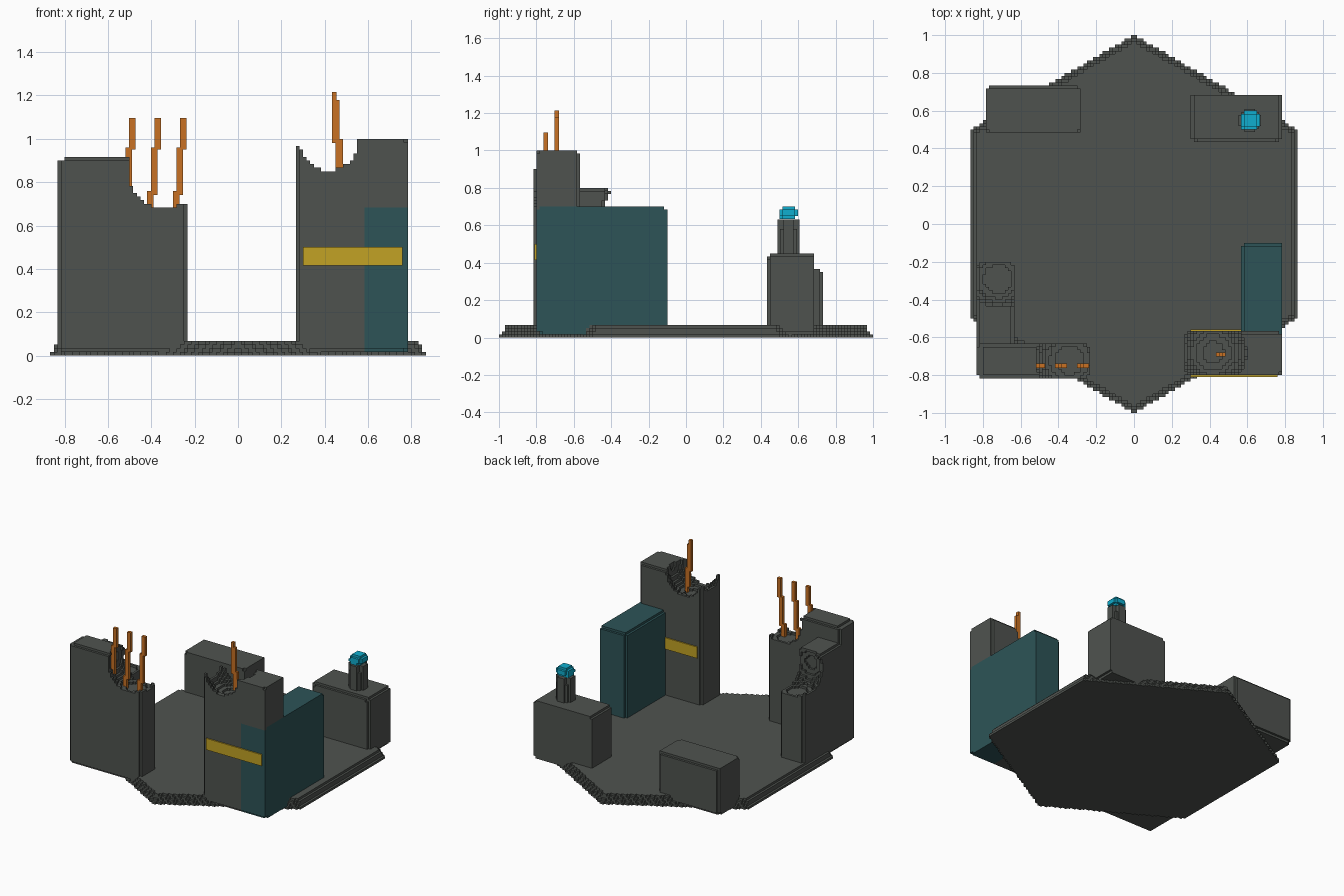
import bpy
import bmesh
from math import floor, ceil, radians
from mathutils import Vector

if "Cube" in bpy.data.objects:
    bpy.data.objects.remove(bpy.data.objects["Cube"], do_unlink=True)

V = 1 / 60      # block size
ROUND = 0.035   # edge rounding


def material(name, rgb):
    m = bpy.data.materials.new(name)
    m.use_nodes = True
    m.diffuse_color = (*rgb, 1)
    m.node_tree.nodes["Principled BSDF"].inputs["Base Color"].default_value = (*rgb, 1)
    return m


STONE = material("dark stone", (0.078, 0.086, 0.078))
TEAL = material("deep teal", (0.026, 0.088, 0.095))
YELLOW = material("mustard yellow", (0.54, 0.36, 0.018))
RUST = material("rust orange", (0.58, 0.165, 0.017))
CYAN = material("bright cyan", (0.005, 0.42, 0.62))


def finish(bm, name, mat):
    mesh = bpy.data.meshes.new(name)
    bm.to_mesh(mesh)
    bm.free()
    mesh.materials.append(mat)
    bpy.context.collection.objects.link(bpy.data.objects.new(name, mesh))


# Shapes are inside-tests, later turned into blocks
def rounded_box(lo, hi, r=ROUND):
    lo, hi = Vector(lo), Vector(hi)
    centre, half = (lo + hi) / 2, (hi - lo) / 2

    def inside(p):
        q = [max(abs(p[i] - centre[i]) - half[i] + r, 0) for i in range(3)]
        return sum(d * d for d in q) <= r * r + 1e-9 and \
            all(lo[i] <= p[i] <= hi[i] for i in range(3))
    return lo, hi, inside


def ball(centre, r):
    c = Vector(centre)
    return lambda p: (p - c).length_squared < r * r


def block_part(name, mat, solids, cuts=()):
    """Fill the solids with blocks, remove the cuts, and skin the result."""
    cells = set()
    for lo, hi, inside in solids:
        spans = [range(floor(lo[i] / V), ceil(hi[i] / V)) for i in range(3)]
        for i in spans[0]:
            for j in spans[1]:
                for k in spans[2]:
                    p = Vector((i + 0.5, j + 0.5, k + 0.5)) * V
                    if inside(p) and not any(c(p) for c in cuts):
                        cells.add((i, j, k))
    bm = bmesh.new()
    verts = {}

    def vert(key):
        if key not in verts:
            verts[key] = bm.verts.new(Vector(key) * V)
        return verts[key]

    for cell in sorted(cells):
        for a in range(3):
            u, w = (a + 1) % 3, (a + 2) % 3
            for side in (0, 1):
                near = list(cell)
                near[a] += 2 * side - 1
                if tuple(near) in cells:
                    continue
                ring = []
                for du, dw in ((0, 0), (1, 0), (1, 1), (0, 1)):
                    key = list(cell)
                    key[a] += side
                    key[u] += du
                    key[w] += dw
                    ring.append(vert(tuple(key)))
                bm.faces.new(ring if side else ring[::-1])
    # Merge the flat areas into large faces
    bmesh.ops.dissolve_limit(bm, angle_limit=radians(1), verts=bm.verts[:], edges=bm.edges[:])
    finish(bm, name, mat)


def boxes(name, mat, spans):
    bm = bmesh.new()
    for lo, hi in spans:
        lo, hi = Vector(lo), Vector(hi)
        cube = bmesh.ops.create_cube(bm, size=1)["verts"]
        bmesh.ops.scale(bm, vec=hi - lo, verts=cube)
        bmesh.ops.translate(bm, vec=(lo + hi) / 2, verts=cube)
    finish(bm, name, mat)


# Six-sided floor slab, narrowing one step per layer
def in_slab(p):
    r = 1 - 0.7 * (p.z - V / 2)
    return abs(p.x) <= 0.866 * r and abs(p.y) + 0.577 * abs(p.x) <= r


block_part("floor_slab", STONE, [((-1, -1, 0), (1, 1, 4 * V), in_slab)])

# Broken corner wall with a lower leg
block_part("corner_wall", STONE,
           [rounded_box((-0.83, -0.82, 0.017), (-0.235, -0.63, 0.91)),
            rounded_box((-0.83, -0.82, 0.017), (-0.63, -0.2, 0.8))],
           [ball((-0.34, -0.72, 0.85), 0.19), ball((-0.72, -0.29, 0.7), 0.175)])

# Tall broken tower with the teal wall set into it
teal_wall = rounded_box((0.57, -0.8, 0.017), (0.79, -0.1, 0.7))
block_part("teal_wall", TEAL, [teal_wall])
block_part("tower", STONE,
           [rounded_box((0.267, -0.8, 0.017), (0.79, -0.57, 1.005))],
           [ball((0.42, -0.68, 0.99), 0.175), teal_wall[2]])

# Yellow bands on the front and back of the tower
boxes("tower_front_band", YELLOW, [((0.3, -0.809, 0.415), (0.76, -0.8, 0.5))])
boxes("tower_back_band", YELLOW, [((0.3, -0.567, 0.415), (0.57, -0.558, 0.5))])

# Low blocks at the rear
block_part("rear_right_block", STONE, [rounded_box((-0.79, 0.48, 0.017), (-0.275, 0.73, 0.37))])
block_part("rear_left_block", STONE, [rounded_box((0.3, 0.44, 0.017), (0.785, 0.69, 0.45))])

# Beacon: stepped cross-shaped post with a bright lamp
X, Y = 0.613, 0.548
boxes("beacon_post", STONE,
      [((X - a, Y - b, 0.43), (X + a, Y + b, top))
       for a, b, top in ((0.06, 0.028, 0.63), (0.028, 0.06, 0.63), (0.045, 0.045, 0.58))])
block_part("beacon_lamp", CYAN,
           [rounded_box((X - 0.05, Y - 0.05, 0.63), (X + 0.05, Y + 0.05, 0.7))])

# Bent reinforcing rods: each steps sideways as it rises
for n, x in enumerate((-0.487, -0.37, -0.252)):
    steps = [(x - 0.034, 0.64, 0.76), (x - 0.017, 0.74, 0.96), (x, 0.95, 1.095)]
    boxes(f"wall_rod_{n + 1}", RUST,
          [((c - 0.015, -0.762, z0), (c + 0.015, -0.738, z1)) for c, z0, z1 in steps])

steps = [(0.475, 0.8, 1.0), (0.459, 0.86, 1.18), (0.444, 0.98, 1.215)]
boxes("tower_rod", RUST,
      [((c - 0.01, -0.702, z0), (c + 0.01, -0.68, z1)) for c, z0, z1 in steps])
